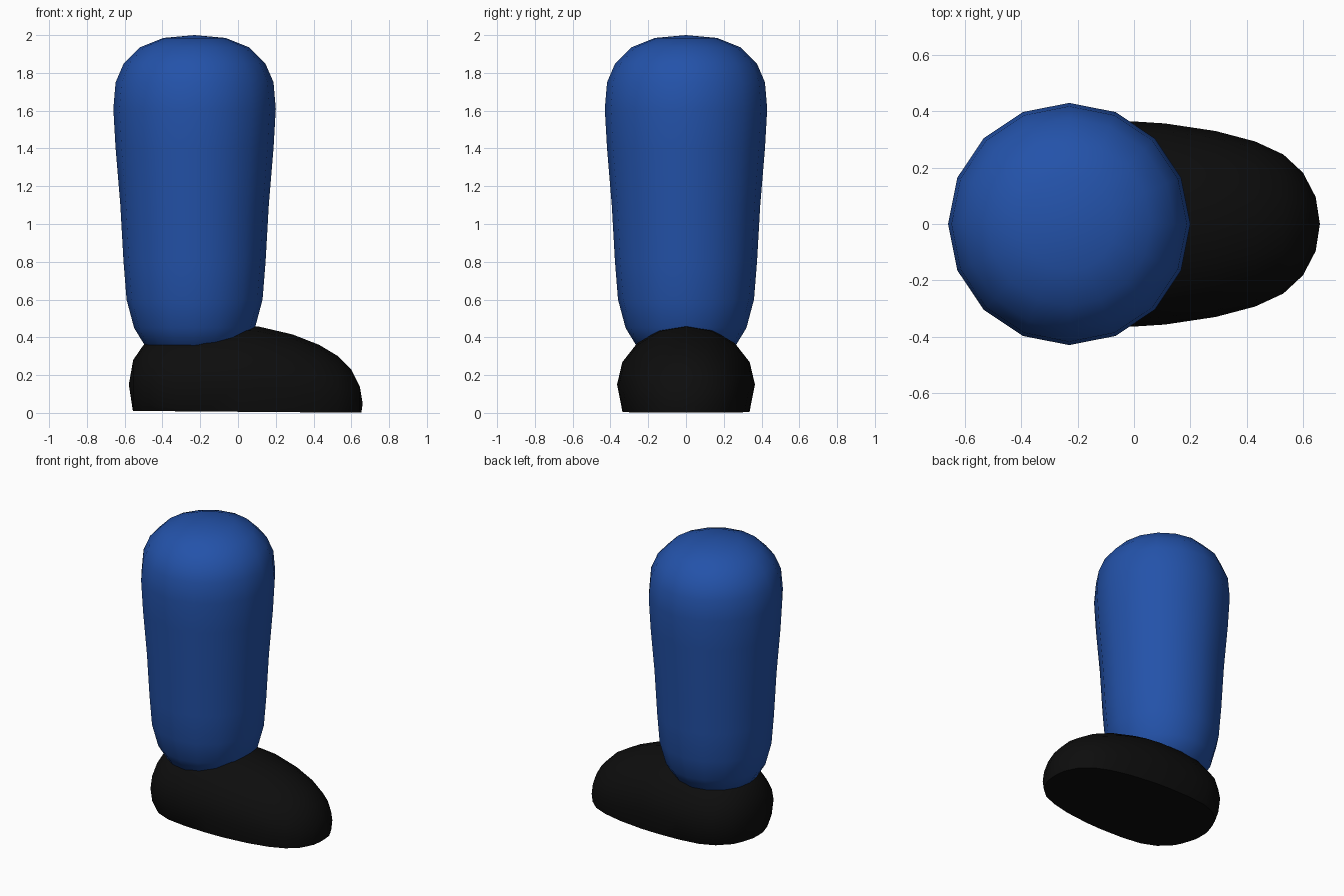
import bpy, bmesh, math
from mathutils import Vector

if "Cube" in bpy.data.objects:
    bpy.data.objects.remove(bpy.data.objects["Cube"])

SIDES = 16


def material(name, color):
    m = bpy.data.materials.new(name)
    m.diffuse_color = color
    m.use_nodes = True
    m.node_tree.nodes["Principled BSDF"].inputs["Base Color"].default_value = m.diffuse_color
    return m


def loft(bm, start, rings, end):
    """Skin a list of point rings, closed by a tip vertex at both ends."""
    a, b = bm.verts.new(start), bm.verts.new(end)
    loops = [[bm.verts.new(p) for p in ring] for ring in rings]
    for i in range(SIDES):
        j = (i + 1) % SIDES
        bm.faces.new((a, loops[0][j], loops[0][i]))
        bm.faces.new((b, loops[-1][i], loops[-1][j]))
        for r, s in zip(loops, loops[1:]):
            bm.faces.new((r[i], r[j], s[j], s[i]))


def finish(bm, name, mat):
    bmesh.ops.recalc_face_normals(bm, faces=bm.faces[:])
    me = bpy.data.meshes.new(name)
    bm.to_mesh(me)
    bm.free()
    me.materials.append(mat)
    ob = bpy.data.objects.new(name, me)
    bpy.context.collection.objects.link(ob)
    bpy.ops.object.select_all(action='DESELECT')
    ob.select_set(True)
    bpy.context.view_layer.objects.active = ob
    bpy.ops.object.shade_smooth_by_angle(angle=math.radians(45))
    return ob


angles = [2 * math.pi * i / SIDES for i in range(SIDES)]

# Trouser leg: rounded, tapering column (radius, z)
LEG_X = -0.23
leg_profile = [(0.15, 0.30), (0.265, 0.36), (0.32, 0.45), (0.36, 0.60),
               (0.376, 0.80), (0.393, 1.10), (0.418, 1.40), (0.43, 1.61),
               (0.418, 1.75), (0.375, 1.85), (0.29, 1.935), (0.165, 1.985)]
bm = bmesh.new()
loft(bm, (LEG_X, 0, 0.28),
     [[(LEG_X + r * math.cos(t), r * math.sin(t), z) for t in angles]
      for r, z in leg_profile],
     (LEG_X, 0, 2.0))
finish(bm, "trouser_leg", material("blue_cloth", (0.017, 0.085, 0.40, 1)))

# Shoe: sections along x (x, half width, top z, height of widest line)
shoe_sections = [(-0.555, 0.15, 0.28, 0.15), (-0.50, 0.25, 0.36, 0.15),
                 (-0.42, 0.315, 0.415, 0.15), (-0.32, 0.35, 0.445, 0.15),
                 (-0.18, 0.365, 0.46, 0.15), (0.0, 0.364, 0.463, 0.145),
                 (0.11, 0.357, 0.457, 0.135), (0.29, 0.33, 0.415, 0.11),
                 (0.43, 0.293, 0.36, 0.09), (0.53, 0.247, 0.30, 0.075),
                 (0.60, 0.182, 0.23, 0.06), (0.645, 0.096, 0.14, 0.05)]
bm = bmesh.new()
rings = []
for x, w, top, mid in shoe_sections:
    h = top - mid
    rings.append([(x, w * math.cos(t),
                   mid + h * math.sin(t) * (1 if math.sin(t) > 0 else 1.15))
                  for t in angles])
loft(bm, (-0.578, 0, 0.15), rings, (0.66, 0, 0.05))

# Flat sole: slice off the underside and cap it
bmesh.ops.recalc_face_normals(bm, faces=bm.faces[:])
cut = bmesh.ops.bisect_plane(bm, geom=bm.verts[:] + bm.edges[:] + bm.faces[:],
                             plane_co=Vector((0, 0, 0.006)),
                             plane_no=Vector((0.008, 0, 1)), clear_inner=True)
rim = [e for e in cut["geom_cut"] if isinstance(e, bmesh.types.BMEdge)]
bmesh.ops.contextual_create(bm, geom=rim)
finish(bm, "shoe", material("black_leather", (0.004, 0.004, 0.004, 1)))
